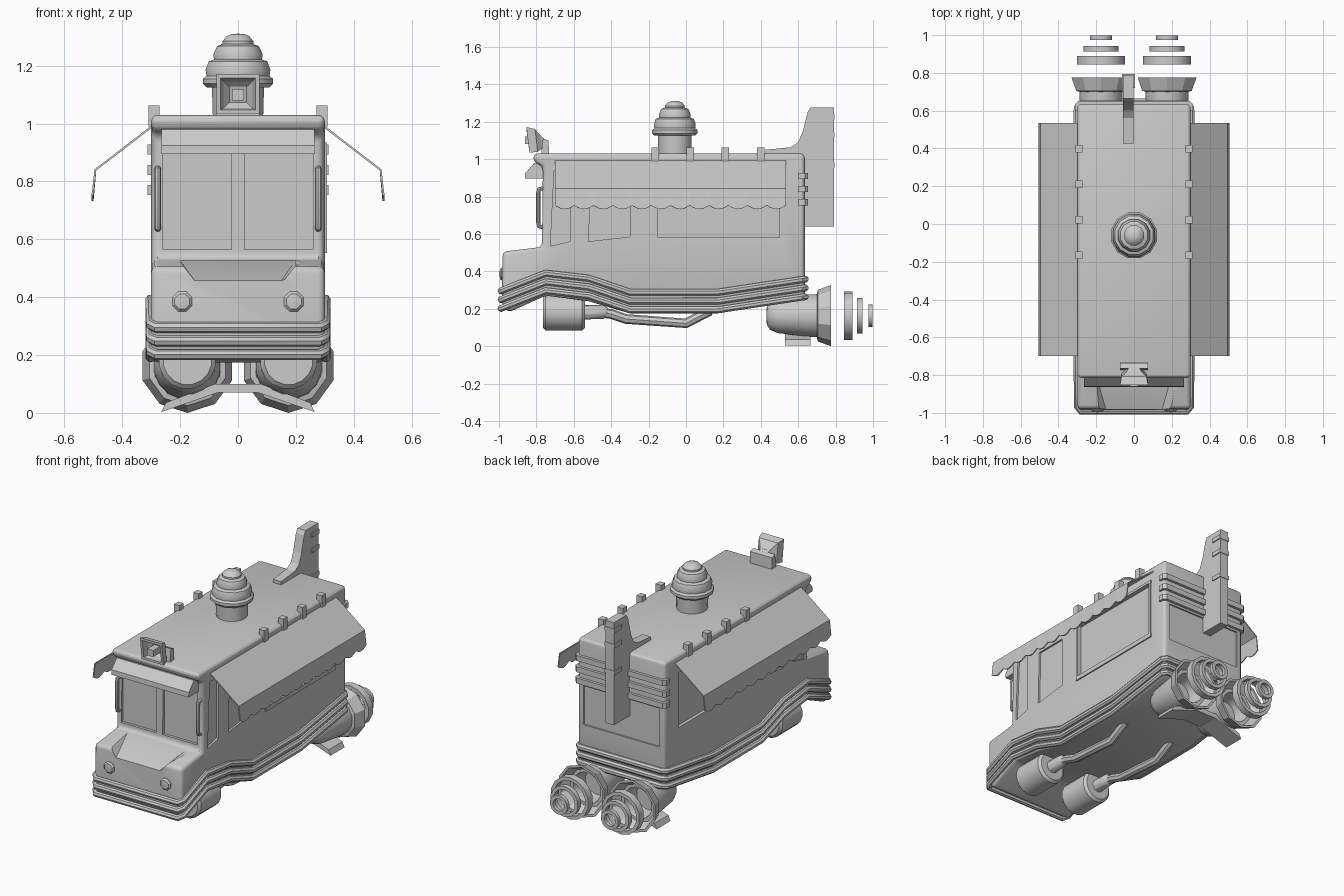
import bpy, bmesh
from math import sin, cos, pi
from mathutils import Vector

if "Cube" in bpy.data.objects:
    bpy.data.objects.remove(bpy.data.objects["Cube"])


def make(name, verts, faces, mirror=False, smooth=None, bevel=0):
    me = bpy.data.meshes.new(name)
    me.from_pydata([tuple(v) for v in verts], [], faces)
    bm = bmesh.new()
    bm.from_mesh(me)
    bmesh.ops.remove_doubles(bm, verts=bm.verts, dist=1e-5)
    bmesh.ops.recalc_face_normals(bm, faces=bm.faces)
    bm.to_mesh(me)
    bm.free()
    ob = bpy.data.objects.new(name, me)
    bpy.context.collection.objects.link(ob)
    if bevel:
        b = ob.modifiers.new("bevel", 'BEVEL')
        b.width, b.segments, b.limit_method = bevel, 3, 'ANGLE'
    if mirror:
        ob.modifiers.new("mirror", 'MIRROR')
    if smooth:
        activate(ob)
        bpy.ops.object.shade_smooth_by_angle(angle=smooth)
    return ob


def activate(ob):
    bpy.ops.object.select_all(action='DESELECT')
    ob.select_set(True)
    bpy.context.view_layer.objects.active = ob


def prism_data(pts, axis, a, b):
    """Extrude a 2D outline along an axis: x -> (y,z), y -> (x,z), z -> (x,y)."""
    k = 'xyz'.index(axis)
    verts = []
    for d in (a, b):
        for p in pts:
            v = list(p)
            v.insert(k, d)
            verts.append(v)
    n = len(pts)
    faces = [list(range(n)), list(range(n, 2 * n))]
    faces += [[i, (i + 1) % n, n + (i + 1) % n, n + i] for i in range(n)]
    return verts, faces


def prism(name, pts, axis, a, b, **kw):
    return make(name, *prism_data(pts, axis, a, b), **kw)


def rect(a, b, c, d):
    return [(a, c), (b, c), (b, d), (a, d)]


def lathe(name, prof, n, loc, axis='y', closed=False, **kw):
    """Revolve (radius, distance) points around an axis through loc."""
    verts, faces = [], []
    for r, h in prof:
        for i in range(n):
            a = 2 * pi * (i + 0.5) / n
            c, s = r * cos(a), r * sin(a)
            v = (c, h, s) if axis == 'y' else (c, s, h)
            verts.append(Vector(loc) + Vector(v))
    m = len(prof)
    for j in range(m if closed else m - 1):
        k = (j + 1) % m
        for i in range(n):
            t = (i + 1) % n
            faces.append([j * n + i, j * n + t, k * n + t, k * n + i])
    return make(name, verts, faces, **kw)


def tube(name, pts, r, cyclic=False, mirror=False, res=2):
    cu = bpy.data.curves.new(name, 'CURVE')
    cu.dimensions = '3D'
    cu.bevel_depth, cu.bevel_resolution, cu.use_fill_caps = r, res, True
    sp = cu.splines.new('POLY')
    sp.points.add(len(pts) - 1)
    for q, p in zip(sp.points, pts):
        q.co = (*p, 1)
    sp.use_cyclic_u = cyclic
    ob = bpy.data.objects.new(name, cu)
    bpy.context.collection.objects.link(ob)
    activate(ob)
    bpy.ops.object.convert(target='MESH')
    if mirror:
        ob.modifiers.new("mirror", 'MIRROR')
    bpy.ops.object.shade_smooth_by_angle(angle=0.7)
    return ob


# Truck body: side profile, rounded edges
body = prism("truck_body", [
    (-0.985, 0.22), (-0.95, 0.18), (-0.75, 0.27), (-0.52, 0.24), (-0.30, 0.175),
    (0.17, 0.175), (0.635, 0.25), (0.635, 1.03), (-0.815, 1.03), (-0.815, 0.985),
    (-0.765, 0.96), (-0.77, 0.53), (-0.98, 0.505)], 'x', -0.30, 0.30, bevel=0.028)

# Cutter: hood dip, windscreen, side and rear panel recesses
cv, cf = [], []


def cut(data):
    n = len(cv)
    cv.extend(data[0])
    cf.extend([[i + n for i in f] for f in data[1]])


hood_front = [(-0.13, 0.43), (0.13, 0.43), (0.20, 0.52), (0.20, 0.6), (-0.20, 0.6), (-0.20, 0.52)]
hv, hf = prism_data(hood_front, 'y', -1.05, -0.80)
for i, p in enumerate([(-0.2, 0.527), (0.2, 0.527), (0.24, 0.54), (0.24, 0.6), (-0.24, 0.6), (-0.24, 0.54)]):
    hv[6 + i] = [p[0], -0.80, p[1]]
cut((hv, hf))
for a, b in ((-0.26, -0.022), (0.022, 0.26)):
    cut(prism_data(rect(a, b, 0.565, 0.93), 'y', -0.80, -0.753))
for s in (-1, 1):
    x0, x1 = s * 0.288, s * 0.35
    cut(prism_data([(-0.725, 0.535), (-0.62, 0.56), (-0.62, 0.94), (-0.705, 0.94)], 'x', x0, x1))
    cut(prism_data([(-0.52, 0.56), (-0.30, 0.585), (-0.30, 0.90), (-0.51, 0.90)], 'x', x0, x1))
    cut(prism_data(rect(-0.15, 0.50, 0.58, 0.92), 'x', s * 0.28, x1))
cut(prism_data(rect(-0.26, 0.26, 0.50, 0.74), 'y', 0.625, 0.7))
cutter = make("panel_cutter", cv, cf)
cutter.hide_render = True
bo = body.modifiers.new("panels", 'BOOLEAN')
bo.object, bo.operation, bo.solver = cutter, 'DIFFERENCE', 'EXACT'
activate(body)
for m in list(body.modifiers):
    bpy.ops.object.modifier_apply(modifier=m.name)
bpy.data.objects.remove(cutter)
activate(body)
bpy.ops.object.shade_smooth_by_angle(angle=0.5)

# Three trim rails wrapping the lower body
side = [(0.28, -0.99, 0.295), (0.30, -0.965, 0.305), (0.302, -0.75, 0.39), (0.302, -0.52, 0.363),
        (0.302, -0.30, 0.288), (0.302, 0.17, 0.288), (0.302, 0.615, 0.355), (0.28, 0.638, 0.358)]
for k in range(3):
    right = [(x, y, z - 0.047 * k) for x, y, z in side]
    left = [(-x, y, z) for x, y, z in reversed(right)]
    tube(f"trim_rail_{k + 1}", right + left, 0.019, cyclic=True)

# Rear ribs wrapping the upper back corners
for k, z in enumerate((0.91, 0.84, 0.77)):
    prism(f"rear_rib_{k + 1}", [(-0.312, 0.60), (0.312, 0.60), (0.312, 0.635), (0.295, 0.652),
                               (-0.295, 0.652), (-0.312, 0.635)], 'z', z - 0.017, z + 0.017)

# Windscreen visor, grab handles and headlights
prism("visor", [(-0.76, 0.985), (-0.81, 0.98), (-0.86, 0.925), (-0.862, 0.895), (-0.76, 0.895)],
      'x', -0.265, 0.265)
tube("grab_handle", [(0.277, -0.76, 0.635), (0.277, -0.785, 0.64), (0.277, -0.79, 0.66),
                     (0.277, -0.79, 0.82), (0.277, -0.785, 0.84), (0.277, -0.76, 0.845)], 0.011, mirror=True)
lathe("headlight", [(0, -0.015), (0.028, -0.013), (0.037, -0.004), (0.037, 0.02), (0, 0.02)], 8,
      (0.193, -0.982, 0.385), mirror=True)

# Serving window frame and sill on the right
for n, r in (("sill", rect(-0.16, 0.52, 0.553, 0.58)), ("top", rect(-0.16, 0.52, 0.92, 0.935)),
             ("front", rect(-0.165, -0.15, 0.553, 0.935)), ("rear", rect(0.50, 0.515, 0.553, 0.935))):
    prism("serving_window_" + n, r, 'x', 0.29, 0.308)

# Folded awnings with scalloped fringe
N = 96
av, af = [], []
for i in range(N + 1):
    y = -0.70 + 1.235 * i / N
    zb = 0.752 - 0.02 * abs(sin(pi * i / 8))
    av += [(0.295, y, 0.992), (0.493, y, 0.84), (0.503, y, zb)]
    if i < N:
        a = 3 * i
        af += [[a, a + 1, a + 4, a + 3], [a + 1, a + 2, a + 5, a + 4]]
aw = make("awning", av, af, mirror=True)
so = aw.modifiers.new("thickness", 'SOLIDIFY')
so.thickness, so.offset = 0.007, 0

# Roof marker blocks
for k in range(4):
    y = -0.165 + 0.188 * k
    prism(f"roof_marker_{k + 1}", rect(0.272, 0.309, y - 0.02, y + 0.02), 'z', 0.99, 1.062, mirror=True)

# Ice cream tub with swirl on the roof
c = (0, -0.06, 0)
lathe("roof_tub", [(0, 1.0), (0.088, 1.0), (0.092, 1.13), (0, 1.13)], 16, c, 'z', smooth=0.6)
lathe("roof_swirl", [(0, 1.125), (0.112, 1.125), (0.125, 1.138), (0.125, 1.155), (0.113, 1.165),
                     (0.116, 1.185), (0.105, 1.215), (0.086, 1.222), (0.088, 1.24), (0.075, 1.268),
                     (0.055, 1.275), (0.055, 1.285), (0.04, 1.303), (0.02, 1.31), (0, 1.311)],
      12, c, 'z', smooth=0.6)

# Loudspeaker horn at the front of the roof: flared hollow square
hv, hf = [], []
for r, y, z in ((0.025, -0.75, 1.085), (0.04, -0.775, 1.095), (0.066, -0.80, 1.10), (0.075, -0.845, 1.103),
                (0.06, -0.845, 1.103), (0.05, -0.805, 1.10), (0.03, -0.785, 1.10)):
    hv += [(sx * r, y + sz * -0.008, z + sz * r * 0.92) for sx, sz in ((-1, -1), (1, -1), (1, 1), (-1, 1))]
for j in range(6):
    hf += [[4 * j + i, 4 * j + (i + 1) % 4, 4 * j + 4 + (i + 1) % 4, 4 * j + 4 + i] for i in range(4)]
make("roof_horn", hv, hf + [[0, 1, 2, 3], [24, 25, 26, 27]])
prism("horn_core", rect(-0.021, 0.021, 1.08, 1.12), 'y', -0.86, -0.77)
prism("horn_mount", [(-0.775, 1.02), (-0.732, 1.02), (-0.735, 1.10), (-0.765, 1.11)], 'x', -0.075, 0.075)

# Tail fin with small light bars
prism("tail_fin", [(0.425, 1.02), (0.425, 1.05), (0.56, 1.063), (0.60, 1.09), (0.625, 1.15), (0.65, 1.25),
                   (0.665, 1.275), (0.79, 1.275), (0.79, 0.64), (0.63, 0.64), (0.63, 1.02)],
      'x', -0.058, -0.002)
for k, z in enumerate((1.225, 1.13, 0.965)):
    prism(f"fin_light_{k + 1}", rect(0.72, 0.793, z - 0.013, z + 0.013), 'x', -0.064, 0.004)

# Rear engines, flared nozzles and floating thrust rings
e = (0.175, 0, 0.163)
lathe("engine", [(0, 0.43), (0.05, 0.432), (0.078, 0.45), (0.095, 0.49), (0.115, 0.66), (0.118, 0.72),
                 (0.095, 0.72), (0.08, 0.62), (0, 0.62)], 16, e, mirror=True, smooth=0.6)
lathe("nozzle", [(0.118, 0.70), (0.138, 0.705), (0.163, 0.775), (0.148, 0.775), (0.115, 0.715)], 10, e,
      closed=True, mirror=True)
for k, (r, y0, y1) in enumerate(((0.13, 0.845, 0.89), (0.095, 0.913, 0.943), (0.06, 0.975, 0.998))):
    lathe(f"thrust_ring_{k + 1}", [(r, y0), (r, y1), (r - 0.022, y1), (r - 0.022, y0)], 14, e,
          closed=True, mirror=True, smooth=0.6)

# Bent skid plate under the engines
prism("rear_skid", [(-0.25, 0.035), (-0.08, 0.10), (0.08, 0.10), (0.25, 0.035), (0.265, 0.003),
                    (0.07, 0.07), (-0.07, 0.07), (-0.265, 0.003)], 'y', 0.53, 0.665)

# Front lift pods and exhaust pipes beneath
lathe("lift_pod", [(0, -0.765), (0.085, -0.765), (0.1, -0.75), (0.1, -0.555), (0.085, -0.54), (0, -0.54)],
      16, (0.175, 0, 0.182), mirror=True, smooth=0.6)
lathe("pipe_collar", [(0, -0.56), (0.04, -0.56), (0.036, -0.44), (0.024, -0.42), (0, -0.42)],
      10, (0.175, 0, 0.182), mirror=True, smooth=0.6)
tube("exhaust_pipe", [(0.175, -0.45, 0.178), (0.175, -0.40, 0.172), (0.175, -0.32, 0.145),
                      (0.175, 0.0, 0.122), (0.175, 0.13, 0.19)], 0.026, mirror=True)
